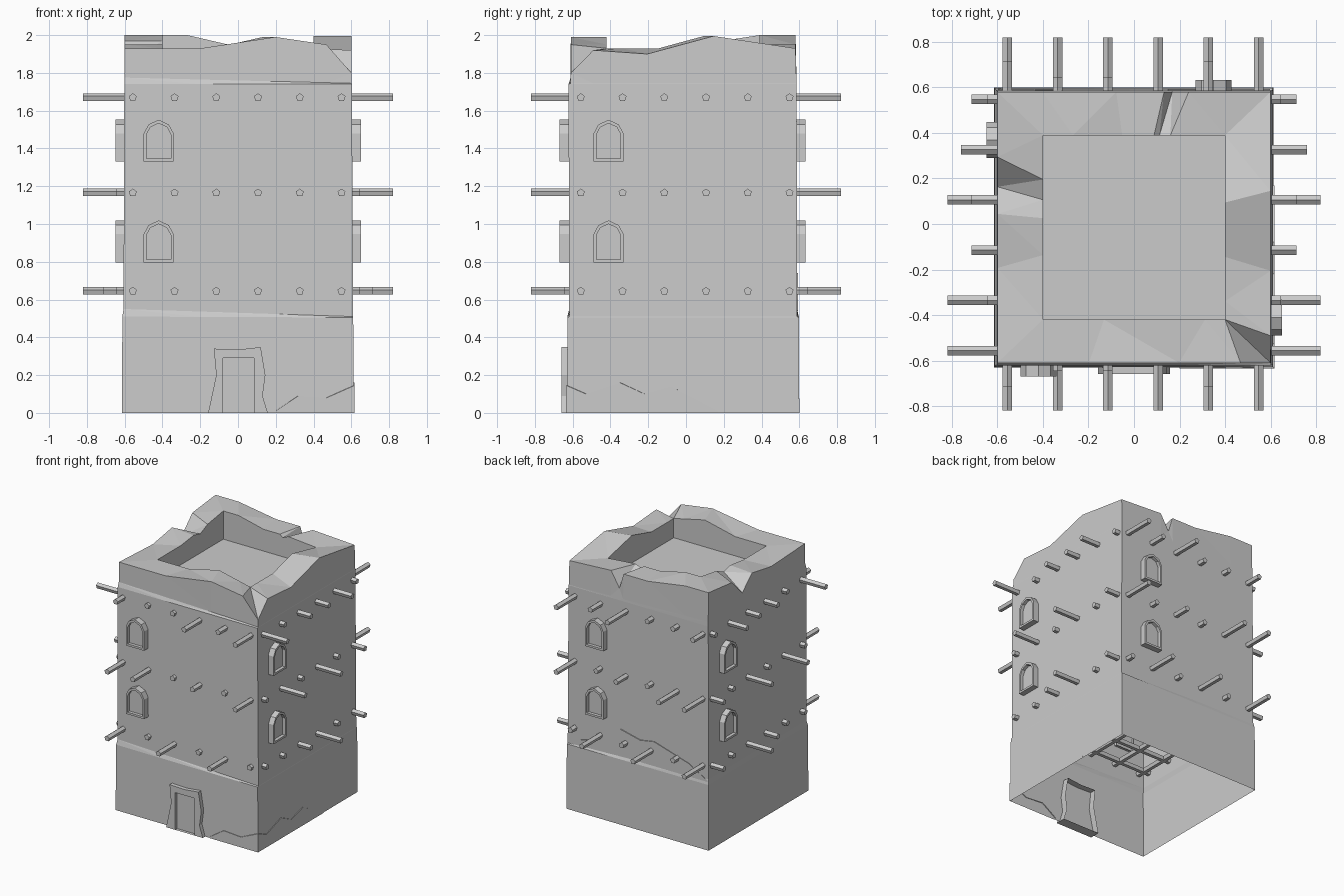
import bpy, bmesh, math
from mathutils import Matrix, Vector

if "Cube" in bpy.data.objects:
    bpy.data.objects.remove(bpy.data.objects["Cube"], do_unlink=True)

plaster = bpy.data.materials.new("plaster_grey")
plaster.use_nodes = True
plaster.diffuse_color = (0.6, 0.6, 0.6, 1)
plaster.node_tree.nodes["Principled BSDF"].inputs["Base Color"].default_value = (0.6, 0.6, 0.6, 1)


def finish(name, bm, matrix=None):
    if matrix:
        bm.transform(matrix)
    mesh = bpy.data.meshes.new(name)
    bm.to_mesh(mesh)
    bm.free()
    mesh.materials.append(plaster)
    obj = bpy.data.objects.new(name, mesh)
    bpy.context.collection.objects.link(obj)
    return obj


def bridge(bm, low, high, closed=True):
    n = len(low)
    for i in range(n if closed else n - 1):
        j = (i + 1) % n
        bm.faces.new((low[i], low[j], high[j], high[i]))


# Tower shell: open underneath, with a broken parapet and a sunken roof
RIM = [(-1, -1, 1.93), (-.33, -1, 1.93), (.33, -1, 1.99), (.78, -1, 1.95),
       (1, -1, 1.8), (1, -.8, 1.92), (1, -.32, 1.9), (1, .27, 1.995),
       (1, 1, 1.93), (.4, 1, 1.95), (.28, 1, 1.83), (.22, 1, 1.95),
       (-.13, 1, 1.95), (-.67, 1, 2), (-1, 1, 2), (-1, .52, 1.97),
       (-1, .3, 1.84), (-1, .1, 1.95), (-1, -.3, 1.91)]


def ring(bm, x0, x1, y0, y1, height):
    verts = []
    for u, v, z in RIM:
        s, t = (u + 1) / 2, (v + 1) / 2
        verts.append(bm.verts.new((x0 + s * (x1 - x0), y0 + t * (y1 - y0), height(s, z))))
    return verts


def slope(left, right):
    return lambda s, z: left + s * (right - left)


bm = bmesh.new()
rings = [
    ring(bm, -.615, .612, -.63, .6, slope(0, 0)),
    ring(bm, -.612, .610, -.628, .597, slope(.51, .505)),
    ring(bm, -.606, .609, -.618, .588, slope(.55, .51)),
    ring(bm, -.602, .603, -.622, .586, slope(1.74, 1.74)),
    ring(bm, -.601, .602, -.611, .585, slope(1.775, 1.745)),
    ring(bm, -.6, .6, -.61, .58, lambda s, z: z),
    ring(bm, -.4, .4, -.42, .39, lambda s, z: max(z, 1.93)),
    ring(bm, -.4, .4, -.42, .39, slope(1.78, 1.78)),
]
for low, high in zip(rings, rings[1:]):
    bridge(bm, low, high)
bm.faces.new(rings[-1])
bmesh.ops.triangulate(bm, faces=bm.faces[:])
finish("tower_shell", bm)


# Frames: outline and opening joined by a front band, with a recessed panel
def frame(name, outer, inner, turn, shift, depth, front):
    bm = bmesh.new()

    def loop(points, y):
        return [bm.verts.new((x, y, z)) for x, z in points]

    loops = [loop(outer, -front + depth), loop(outer, -front),
             loop(inner, -front), loop(inner, -front + .025)]
    for low, high in zip(loops, loops[1:]):
        bridge(bm, low, high)
    bm.faces.new(loops[-1])
    bmesh.ops.remove_doubles(bm, verts=bm.verts[:], dist=.0001)
    bmesh.ops.recalc_face_normals(bm, faces=bm.faces[:])
    place = Matrix.Rotation(math.radians(turn), 4, "Z") @ Matrix.Translation(shift)
    finish(name, bm, place)


def arch(w, base, spring, top):
    mid = spring + (top - spring) * .65
    return [(-w, base), (w, base), (w, spring), (w * .68, mid), (0, top),
            (-w * .68, mid), (-w, spring)]


SIDES = [("front", 0, -.42, .67), ("left", 90, -.41, .65),
         ("back", 180, -.35, .632), ("right", 270, -.37, .648)]
for side, turn, across, front in SIDES:
    for level, z in (("lower", .797), ("upper", 1.33)):
        frame(f"{side}_{level}_window", arch(.079, 0, .15, .222),
              arch(.064, .016, .145, .203), turn, Vector((across, 0, z)), .07, front)

door_outer = [(-.158, 0), (-.115, .2), (-.128, .34), (0, .335), (.12, .348),
              (.145, .2), (.13, .09), (.158, 0)]
door_inner = [(-.08, 0), (-.08, .15), (-.08, .29), (0, .29), (.085, .29),
              (.085, .2), (.085, .1), (.085, 0)]
frame("door_frame", door_outer, door_inner, 0, Vector((0, 0, 0)), .08, .66)


# Roof beams running right through the walls, with uneven lengths
SPOTS = [-.557 + .221 * i for i in range(6)]
LENGTH = {"s": .645, "m": .715, "k": .76, "l": .82}
LEVELS = [(.645, "lslsls", "ssmlsm"), (1.165, "llsmsl", "slslsm"), (1.67, "msslml", "lsmmks")]


def beam(name, centre, half, turn):
    bm = bmesh.new()
    bmesh.ops.create_cone(bm, cap_ends=True, segments=5, radius1=.022,
                          radius2=.022, depth=half * 2)
    place = (Matrix.Translation(centre) @ Matrix.Rotation(turn, 4, "Z")
             @ Matrix.Rotation(math.pi / 2, 4, "X"))
    finish(name, bm, place)


for z, deep, wide in LEVELS:
    for spot, a, b in zip(SPOTS, deep, wide):
        beam("lengthwise_beam", (spot, 0, z), LENGTH[a], 0)
        beam("crosswise_beam", (0, spot, z), LENGTH[b], math.pi / 2)


# Broken plaster patches: thin plates with a jagged upper edge
def patch(name, path, base):
    bm = bmesh.new()
    low = [bm.verts.new((x, y, base)) for x, y, z in path]
    high = [bm.verts.new((x, y, z)) for x, y, z in path]
    back = [bm.verts.new((x * .985, y * .985, z)) for x, y, z in path]
    bridge(bm, low, high, False)
    bridge(bm, high, back, False)
    finish(name, bm)


patch("base_patch", [(.2, -.634, .01), (.32, -.634, .09), (.47, -.634, .08),
                     (.617, -.634, .145), (.617, -.53, .1), (.617, -.35, .16),
                     (.617, -.22, .1), (.617, -.08, .14), (.617, .17, .01)], 0)
patch("back_patch", [(.6, .594, .54), (.36, .594, .6), (.15, .594, .74),
                     (-.02, .594, .7), (-.14, .594, .72), (-.44, .594, .63),
                     (-.6, .594, .54)], .53)
